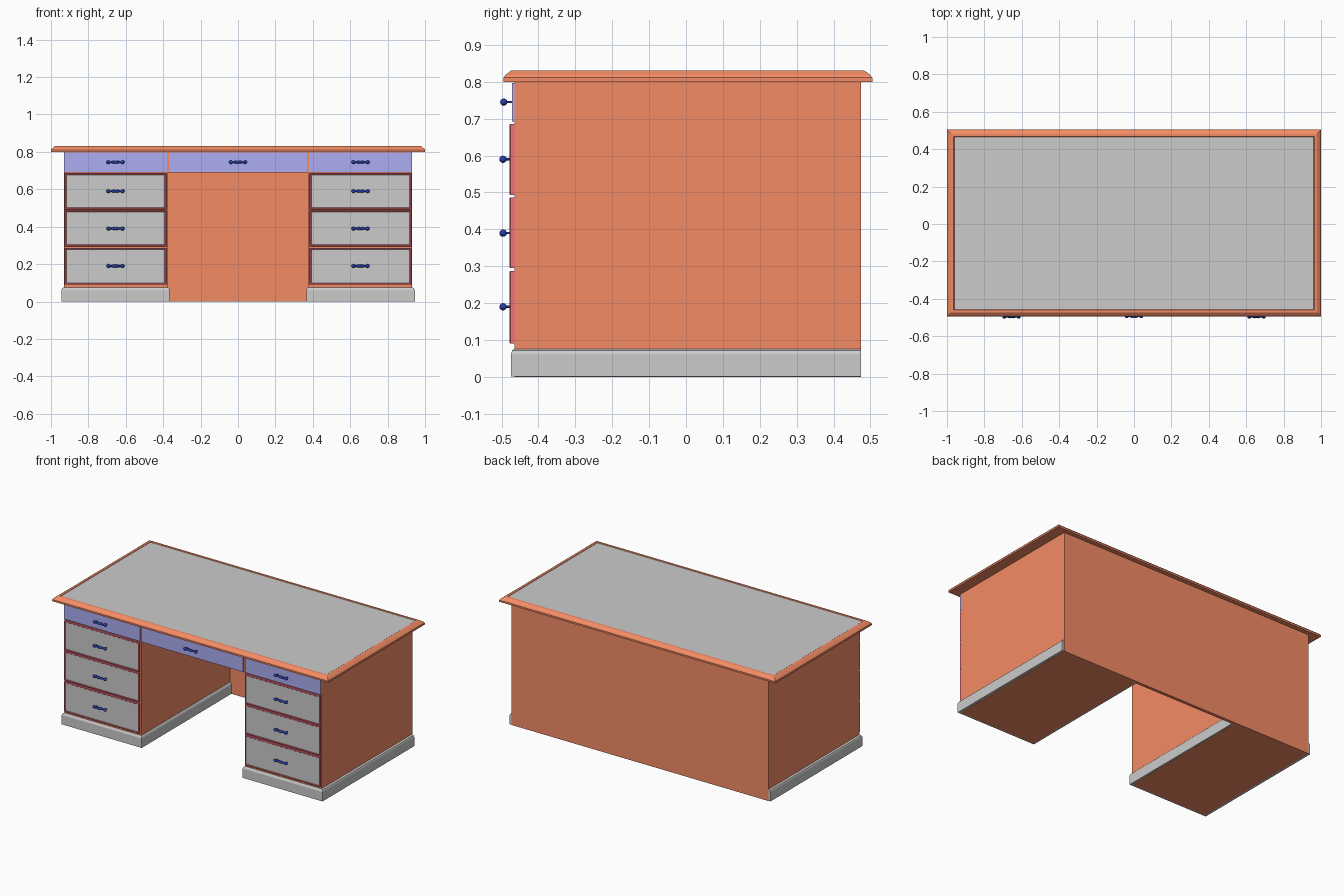
import bpy, bmesh, math

if "Cube" in bpy.data.objects:
    bpy.data.objects.remove(bpy.data.objects["Cube"])


def material(name, rgb):
    m = bpy.data.materials.new(name)
    m.diffuse_color = (*rgb, 1)
    m.use_nodes = True
    m.node_tree.nodes["Principled BSDF"].inputs["Base Color"].default_value = m.diffuse_color
    return m


WOOD = material("warm_wood", (0.9, 0.26, 0.13))
BLUE = material("blue_front", (0.42, 0.42, 0.9))
PINK = material("pink_rim", (0.85, 0.16, 0.22))
NAVY = material("navy_metal", (0.02, 0.05, 0.45))


def finish(name, bm, mat):
    bmesh.ops.recalc_face_normals(bm, faces=bm.faces)
    me = bpy.data.meshes.new(name)
    bm.to_mesh(me)
    bm.free()
    ob = bpy.data.objects.new(name, me)
    bpy.context.collection.objects.link(ob)
    if mat:
        me.materials.append(mat)
    return ob


def loft(name, rings, mat=None, axis="z"):
    """Closed solid through rectangles (a0, a1, b0, b1, level) stacked along an axis."""
    bm = bmesh.new()
    loops = []
    for a0, a1, b0, b1, c in rings:
        pts = [(a0, b0), (a1, b0), (a1, b1), (a0, b1)]
        loops.append([bm.verts.new((a, b, c) if axis == "z" else (a, c, b)) for a, b in pts])
    for lo, hi in zip(loops, loops[1:]):
        for i in range(4):
            j = (i + 1) % 4
            bm.faces.new((lo[i], lo[j], hi[j], hi[i]))
    bm.faces.new(loops[0])
    bm.faces.new(loops[-1])
    return finish(name, bm, mat)


def box(name, x0, x1, y0, y1, z0, z1, mat=None):
    return loft(name, [(x0, x1, y0, y1, z0), (x0, x1, y0, y1, z1)], mat)


def inset(r, d, level):
    return (r[0] + d, r[1] - d, r[2] + d, r[3] - d, level)


def lathe(bm, profile, centre, axis, n=12):
    """Revolve (position, radius) pairs around an x or y axis through centre."""
    loops = []
    for t, r in profile:
        ring = []
        for k in range(n):
            a = 2 * math.pi * k / n
            u, v = r * math.cos(a), r * math.sin(a)
            off = (t, u, v) if axis == "x" else (u, t, v)
            ring.append(bm.verts.new([c + o for c, o in zip(centre, off)]))
        loops.append(ring)
    for lo, hi in zip(loops, loops[1:]):
        for i in range(n):
            bm.faces.new((lo[i], lo[(i + 1) % n], hi[(i + 1) % n], hi[i]))
    bm.faces.new(loops[0])
    bm.faces.new(loops[-1])


# Turned bar handle with two stems
def handle(name, x, z, y):
    bm = bmesh.new()
    half = [(0, .007), (.012, .008), (.022, .0045), (.028, .0045),
            (.033, .009), (.040, .010), (.046, .007), (.049, .002)]
    profile = [(-t, r) for t, r in half[:0:-1]] + half
    lathe(bm, profile, (x, y, z), "x")
    for s in (-1, 1):
        lathe(bm, [(0, .003), (-.465 - y, .003)], (x + s * .035, y, z), "y", 8)
    ob = finish(name, bm, NAVY)
    bpy.context.view_layer.objects.active = ob
    ob.select_set(True)
    bpy.ops.object.shade_smooth_by_angle(angle=math.radians(50))
    ob.select_set(False)


# Carcass: two pedestals joined across the top, plus full-height back panel
bm = bmesh.new()
outline = [(-.93, 0), (-.375, 0), (-.375, .69), (.375, .69),
           (.375, 0), (.93, 0), (.93, .80), (-.93, .80)]
face = bm.faces.new([bm.verts.new((x, -.465, z)) for x, z in outline])
ext = bmesh.ops.extrude_face_region(bm, geom=[face], use_keep_orig=True)
bmesh.ops.translate(bm, vec=(0, .92, 0),
                    verts=[v for v in ext["geom"] if isinstance(v, bmesh.types.BMVert)])
finish("carcass", bm, WOOD)
box("back_panel", -.93, .93, .455, .475, 0, .80, WOOD)

# Table top with rounded edge moulding and inlaid writing surface
R = (-1, 1, -.495, .505)
loft("table_top", [inset(R, 0, .80), inset(R, 0, .811), inset(R, .005, .818),
                   inset(R, .019, .829), inset(R, .024, .831), inset(R, .036, .831),
                   inset(R, .039, .827)], WOOD)
loft("writing_surface", [inset(R, .039, .822), inset(R, .039, .829)])

# Pedestals: plinth, top drawer, three framed drawers
for side, label in ((-1, "left"), (1, "right")):
    def span(a, b):
        return tuple(sorted((side * a, side * b)))

    x0, x1 = span(.365, .945)
    i0, i1 = span(.374, .931)
    loft(label + "_plinth", [(x0, x1, -.475, .474, .001), (x0, x1, -.475, .474, .062),
                             (x0 + .004, x1 - .004, -.471, .474, .071),
                             (i0, i1, -.466, .474, .076)])
    x0, x1 = span(.38, .929)
    box(label + "_top_drawer", x0, x1, -.472, -.46, .693, .797, BLUE)
    handle(label + "_top_handle", side * .655, .745, -.494)
    for i, (z0, z1) in enumerate(((.09, .287), (.295, .487), (.493, .686))):
        f = (side * .655 - .272, side * .655 + .272, z0, z1)
        loft(f"{label}_drawer_rim_{i}", [inset(f, 0, -.46), inset(f, 0, -.476),
                                         inset(f, .002, -.478), inset(f, .007, -.478),
                                         inset(f, .011, -.473)], PINK, "y")
        loft(f"{label}_drawer_panel_{i}", [inset(f, .009, -.47), inset(f, .009, -.4755)],
             None, "y")
        handle(f"{label}_handle_{i}", side * .655, .19 + .2 * i, -.496)

# Centre drawer
box("centre_drawer", -.368, .368, -.472, -.46, .693, .797, BLUE)
handle("centre_handle", 0, .745, -.494)
